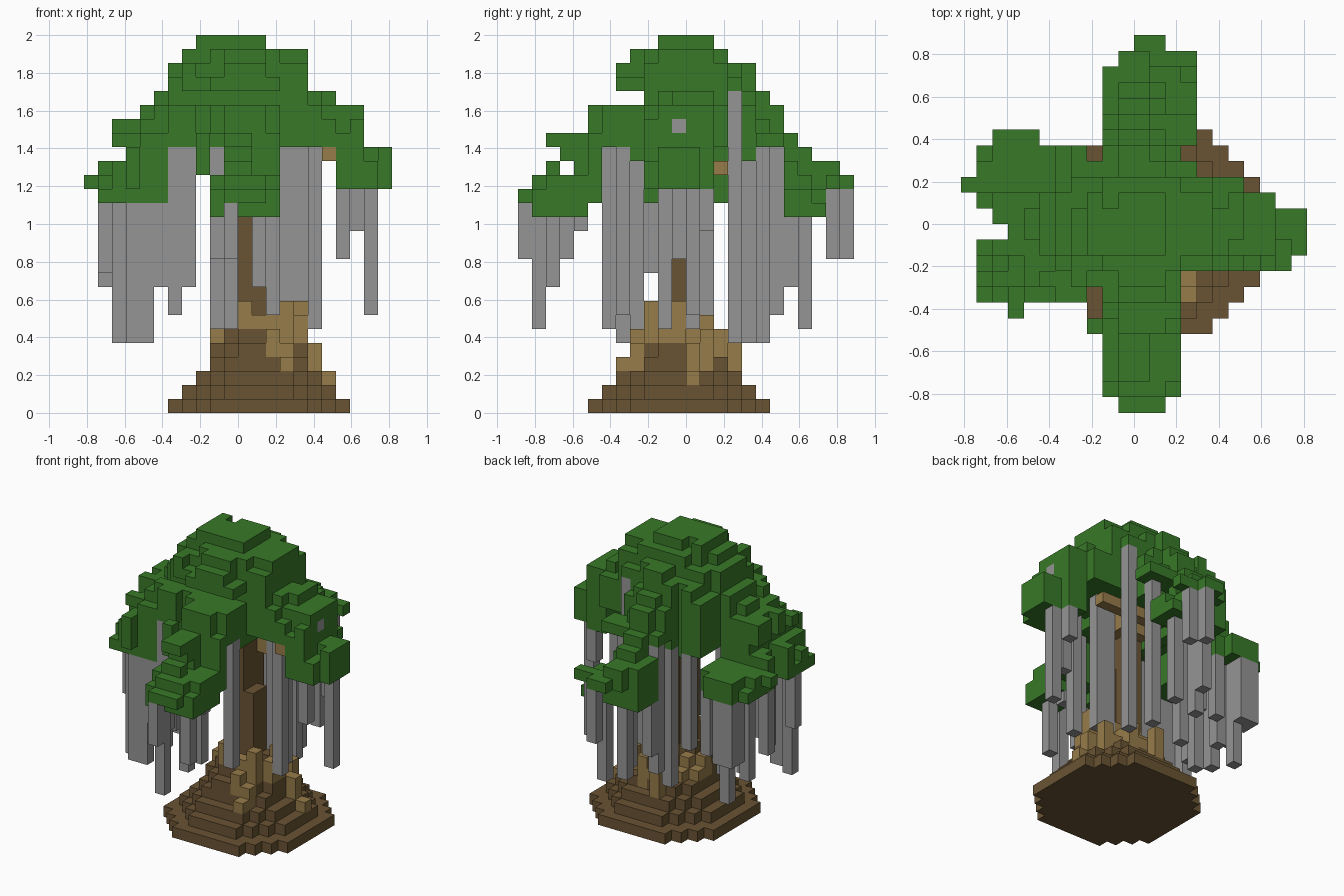
import bpy
import bmesh
import random
from mathutils import Vector

random.seed(4)
UNIT = 2 / 27  # edge of one block

cube = bpy.data.objects.get("Cube")
if cube:
    bpy.data.objects.remove(cube, do_unlink=True)


def make_material(name, rgb):
    mat = bpy.data.materials.new(name)
    mat.use_nodes = True
    mat.diffuse_color = (*rgb, 1)
    mat.node_tree.nodes["Principled BSDF"].inputs["Base Color"].default_value = (*rgb, 1)
    return mat


LEAF = make_material("leaf green", (0.04, 0.19, 0.021))
VINE = make_material("vine grey", (0.3, 0.3, 0.3))
BARK = make_material("dark bark", (0.142, 0.088, 0.033))
TAN = make_material("light bark", (0.31, 0.2, 0.068))


def build_blocks(name, cells, mat):
    """Skin a set of block coordinates with its outer faces only."""
    bm = bmesh.new()
    for cell in cells:
        base = Vector(cell)
        for axis in range(3):
            for side in (0, 1):
                step = Vector((0, 0, 0))
                step[axis] = 2 * side - 1
                if tuple(int(c) for c in base + step) in cells:
                    continue
                u, v = Vector((0, 0, 0)), Vector((0, 0, 0))
                u[(axis + 1) % 3] = 1
                v[(axis + 2) % 3] = 1
                start = base.copy()
                start[axis] += side
                ring = [start, start + u, start + u + v, start + v]
                if not side:
                    ring.reverse()
                bm.faces.new([bm.verts.new(p * UNIT) for p in ring])
    bmesh.ops.remove_doubles(bm, verts=bm.verts, dist=UNIT / 100)
    mesh = bpy.data.meshes.new(name)
    bm.to_mesh(mesh)
    bm.free()
    mesh.materials.append(mat)
    obj = bpy.data.objects.new(name, mesh)
    bpy.context.collection.objects.link(obj)
    return obj


def column(x, y, low, high):
    return {(x, y, z) for z in range(low, high)}


# Stepped root mound: octagonal layers of (radius, corner limit)
CX, CY = 1, -1
mound = set()
for z, (r, limit) in enumerate([(6, 9), (5, 7), (4, 6), (3, 5), (3, 4), (2, 3), (2, 2)]):
    for dx in range(-r, r + 1):
        for dy in range(-r, r + 1):
            if abs(dx) + abs(dy) <= limit:
                mound.add((CX + dx, CY + dy, z))

# Trunk: a stout post that thins above the roots
trunk = set()
for dx in (-1, 0, 1):
    for dy in (-1, 0, 1):
        if dx + dy < 2:
            trunk |= column(CX + dx, CY + dy, 7, 19 if dx <= 0 else 13)

# Light root ridges: the weathered upper back of the mound and single columns
ridges = {c for c in mound if c[2] >= 4 and c[1] > CY}
for spec in [(-2, -1, 4, 6), (3, -3, 5, 8), (4, -1, 5, 8), (5, 0, 2, 5), (6, 0, 2, 3),
             (4, -2, 5, 7), (3, -5, 3, 4), (3, -4, 3, 5), (2, -4, 4, 6), (1, 1, 5, 7),
             (2, 2, 3, 6), (0, 3, 3, 6), (0, -3, 6, 8), (4, 1, 3, 6), (1, -3, 6, 7),
             (2, -3, 6, 7)]:
    ridges |= column(*spec)
mound -= ridges

# Branch fork beneath the crown
branches = {(6, -3, 18), (5, 2, 17), (4, 2, 17), (3, 2, 17)}
branches |= {(x, y, z) for x in range(0, 3) for y in range(0, 3)
             for z in (16, 17) if z == 17 or y < 2}

# Crown outline: spans of x for each row of y, from the front backwards
rows = {y: [(-2, 2)] for y in range(-11, -5)}
rows |= {y: [(-2, 3)] for y in range(5, 10)}
rows[-12], rows[10], rows[11] = [(-1, 1)], [(-1, 3)], [(0, 1)]
rows[-7] = [(-3, 2)]
rows[-6] = [(-8, -8), (-2, 2)]
rows[-5] = rows[4] = [(-10, -4), (-2, 2)]
rows[5] = [(-9, -7), (-2, 3)]
rows |= {-4: [(-10, 2)], -3: [(-10, 9)], -2: [(-10, 10)], -1: [(-8, 10)],
         0: [(-9, 10)], 1: [(-10, 8)], 2: [(-11, 6)], 3: [(-10, 3)]}
plan = {(x, y) for y, spans in rows.items() for a, b in spans for x in range(a, b + 1)}

# Crown top profile across x (from the right) and along y (from the front)
top_x = dict(enumerate([17, 18, 21, 21, 22, 23, 25, 26] + [27] * 5
                       + [26] * 3 + [23, 23, 22, 22, 19, 19], -11))
top_y = dict(enumerate([16, 17, 20, 20, 20, 22, 22, 25, 26, 26] + [27] * 4
                       + [26, 25, 25, 23, 22, 20, 19, 18, 18, 17], -12))


def underside(x, y):
    """The crown is hollow inside and its four arms droop at their tips."""
    if (x, y) == (3, 3):
        return 23
    if x == -3:
        return 17
    if y <= -7:
        return 15 if y in (-12, -7) or x == -1 else 14
    if y >= 7:
        return 14 if y < 10 else 16
    if x >= 7:
        return 16
    if x <= -6:
        return 16 if x == -11 or y == -6 else 15
    return 19 if x >= 3 or abs(y) >= 5 else 18


def topside(x, y):
    """Rounded dome falling away from the arms' centre lines."""
    lateral = min(abs(x), abs(y + 0.5))
    slope = 0.6 if x <= -4 else 1
    top = min(top_x[x], top_y[y]) - max(0, lateral - 1.5) * slope
    if lateral > 1:
        top -= random.choice((0, 0, 1))
    if y >= 4 and x >= 1:
        top -= 2
    # Low flat clumps at the front tip and the right arm's back corner
    if (y <= -8 and x not in (-1, 0)) or (x, y) == (-2, -7) or (x <= -6 and y >= 2):
        top = min(top, 17)
    return round(top)


crown = set()
for x, y in sorted(plan):
    low = underside(x, y)
    crown |= column(x, y, low, max(low + 1, topside(x, y)))
# Small hollows under overhanging leaf clumps
crown -= {(x, y, z) for x, y, z in crown
          if (z == 22 and y <= -4) or (z == 17 and y == -9)
          or (z == 18 and (y <= -10 or x == -9))}

# Hanging vines: (x, y, lowest block), each rising to the crown's underside
VINES = [(-1, -11, 6), (-1, -12, 11), (1, -10, 9), (-2, -9, 11), (1, -8, 13),
         (2, -5, 7), (-2, -4, 6), (-2, -6, 6),
         (3, 0, 6), (4, 0, 6), (5, -2, 6), (7, -1, 11), (8, 1, 13), (9, 0, 7),
         (3, 3, 5), (2, 5, 5), (-2, 4, 5), (-2, 6, 7), (-2, 7, 9), (2, 8, 6), (1, 11, 11),
         (2, 10, 11), (-10, 1, 9), (-10, -3, 10), (-9, 4, 9), (-9, 5, 9), (-8, 5, 9),
         (-8, 4, 5), (-9, -4, 5), (-8, -5, 5), (-8, -2, 8), (-8, 1, 6), (-7, 0, 6),
         (-7, 3, 7), (-7, -5, 5), (-6, -5, 9), (-6, 4, 9), (-5, -5, 7), (-4, -5, 9),
         (-4, 4, 9)]
vines = {(8, -1, 20)}
for x, y, low in VINES:
    vines |= column(x, y, low, underside(x, y))
crown -= vines
branches -= trunk | vines | crown

for name, cells, mat in (("root_mound", mound, BARK), ("trunk", trunk, BARK),
                         ("root_ridges", ridges, TAN), ("branches", branches, TAN),
                         ("crown", crown, LEAF), ("hanging_vines", vines, VINE)):
    build_blocks(name, cells, mat)
